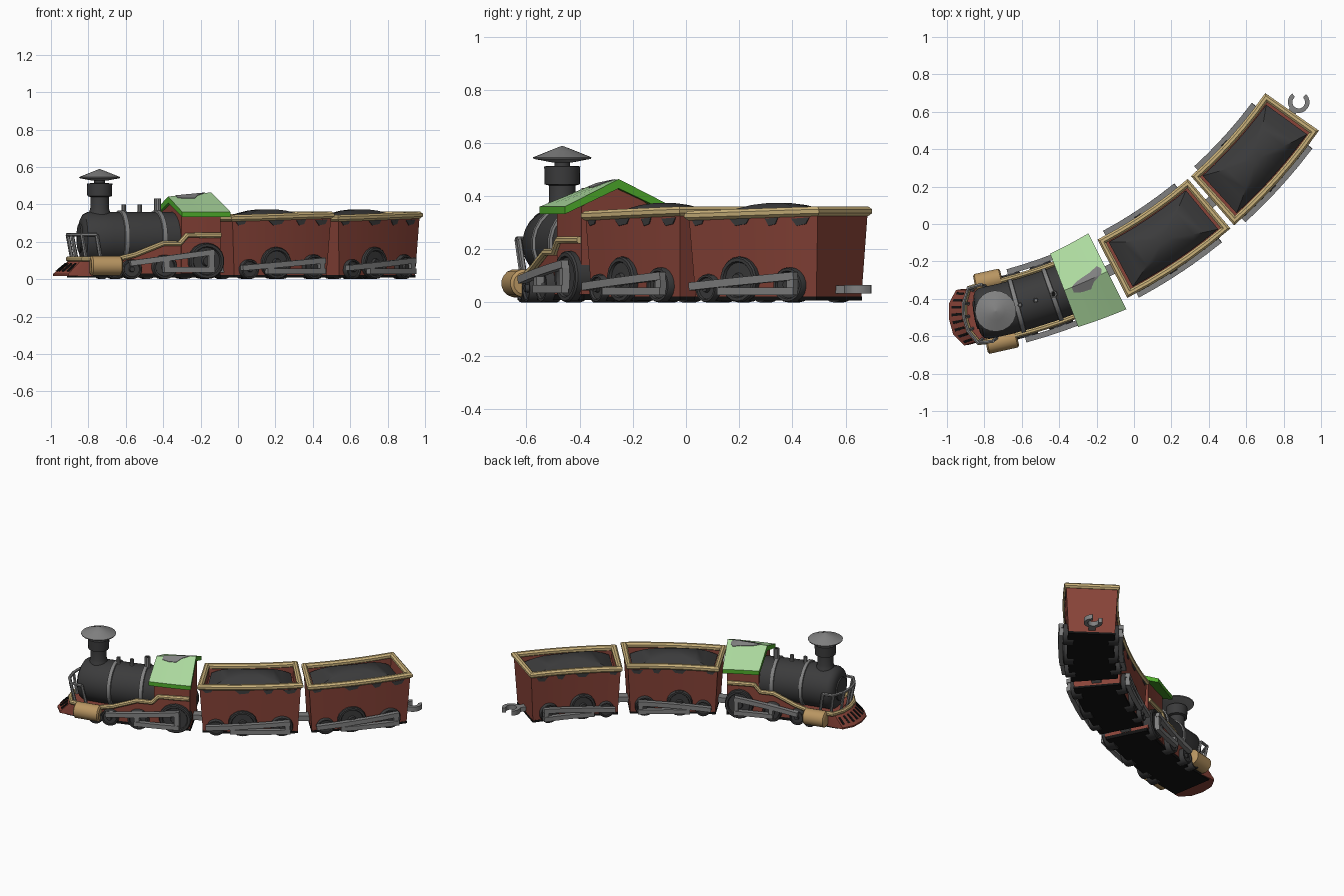
import bpy, bmesh, math
from mathutils import Vector

if "Cube" in bpy.data.objects:
    bpy.data.objects.remove(bpy.data.objects["Cube"])

# The train is laid out straight (s = along, t = to the left, z = up), then bent on an arc.
R, CX, CY, H0 = 2.64, -1.32, 2.11, math.radians(7.2)

def bend(p):
    h = H0 + p[0] / R
    return (CX + (R - p[1]) * math.sin(h), CY - (R - p[1]) * math.cos(h), max(p[2], 0))

def material(name, *c):
    m = bpy.data.materials.new(name)
    m.diffuse_color = (*c, 1)
    m.use_nodes = True
    m.node_tree.nodes["Principled BSDF"].inputs["Base Color"].default_value = m.diffuse_color
    return m

RED = material("brick red", .25, .057, .040)
DARK = material("charcoal", .044, .044, .045)
BLACK = material("black", .006, .006, .006)
GREY = material("steel grey", .22, .22, .22)
ROOF = material("pale green", .42, .71, .35)
GREEN = material("vivid green", .08, .42, .025)
TAN = material("straw yellow", .60, .45, .20)
BRASS = material("brass brown", .48, .30, .12)

def loft(name, rings, mat, loop=False, top=None):
    """Skin closed rings of points; optional second material for upward faces."""
    bm = bmesh.new()
    vs = [[bm.verts.new(bend(p)) for p in r] for r in rings]
    n, m = len(rings[0]), len(rings)
    for i in range(m if loop else m - 1):
        a, b = vs[i], vs[(i + 1) % m]
        for j in range(n):
            bm.faces.new((a[j], a[(j + 1) % n], b[(j + 1) % n], b[j]))
    if not loop:
        bm.faces.new(vs[0][::-1])
        bm.faces.new(vs[-1])
    bmesh.ops.recalc_face_normals(bm, faces=bm.faces)
    me = bpy.data.meshes.new(name)
    me.materials.append(mat)
    if top:
        me.materials.append(top)
        for f in bm.faces:
            f.material_index = int(f.normal.z > .5)
    bm.to_mesh(me)
    bm.free()
    ob = bpy.data.objects.new(name, me)
    bpy.context.collection.objects.link(ob)
    return ob

def lathe(name, axis, c, profile, mat, n=20):
    """Turn (height, radius) pairs about the s, t or z axis through c."""
    rings = []
    for h, r in profile:
        ring = []
        for k in range(n):
            a = 2 * math.pi * (k + .5) / n
            u, v = r * math.cos(a), r * math.sin(a)
            o = {'s': (h, u, v), 't': (u, h, v), 'z': (u, v, h)}[axis]
            ring.append(tuple(c[i] + o[i] for i in range(3)))
        rings.append(ring)
    return loft(name, rings, mat)

def dense(path, loop=False, step=.12):
    out, n = [], len(path)
    for i in range(n if loop else n - 1):
        a, b = Vector(path[i]), Vector(path[(i + 1) % n])
        k = max(1, math.ceil((b - a).length / step))
        out += [a.lerp(b, j / k) for j in range(k)]
    return out if loop else out + [Vector(path[-1])]

def tube(name, path, r, mat, sides=8, loop=False):
    pts, rings = dense(path, loop), []
    n = len(pts)
    for i, p in enumerate(pts):
        d1 = (p - pts[i - 1]).normalized() if loop or i else Vector()
        d2 = (pts[(i + 1) % n] - p).normalized() if loop or i < n - 1 else Vector()
        d = (d1 + d2).normalized()
        side = d.cross(Vector((0, 0, 1)))
        side = side.normalized() if side.length > .1 else Vector((0, 1, 0))
        up = side.cross(d)
        k = 1 / max(.5, d.dot(d2)) if loop else 1
        rings.append([p + side * (k * r * math.cos(a)) + up * (r * math.sin(a))
                      for a in (2 * math.pi * (j + .5) / sides for j in range(sides))])
    return loft(name, rings, mat, loop)

def block(name, stations, mat):
    """Box with stations (s, half width, bottom, top)."""
    return loft(name, [[(s, -w, a), (s, w, a), (s, w, b), (s, -w, b)] for s, w, a, b in stations], mat)

def box(name, s0, s1, w, z0, z1, mat):
    return block(name, [(s0 + (s1 - s0) * i / 5, w, z0, z1) for i in range(6)], mat)

def wheels(name, s0, spec, rods):
    """Wheels (s, radius) and rods (path in s, z) on both sides."""
    for sg, tag in ((-1, "right"), (1, "left")):
        for i, (s, r) in enumerate(spec):
            lathe(f"{name}_wheel_{tag}_{i}", 't', (s0 + s, 0, r),
                  [(sg * .11, r), (sg * .168, r), (sg * .175, r * .94), (sg * .175, r * .8),
                   (sg * .166, r * .75), (sg * .166, r * .3), (sg * .18, r * .25)], DARK, 18)
        for i, path in enumerate(rods):
            tube(f"{name}_rod_{tag}_{i}", [(s0 + s, sg * (.188 if i < 2 else .183), z) for s, z in path], .021, GREY, 4)

# ---- Locomotive chassis, running board trim and boiler
trim = [(.325, .11), (.404, .13), (.552, .19), (.643, .19), (.683, .235), (.869, .235)]
block("loco_chassis", [(.13, .135, .03, .10)] + [(s, .142, .03, z - .01) for s, z in trim], RED)
box("loco_underframe", .10, .875, .14, .01, .032, BLACK)
for sg in (-1, 1):
    tube("running_board_trim", [(s, sg * .152, z) for s, z in trim], .015, TAN)
    lathe("steam_cylinder", 's', (.25, sg * .165, .072),
          [(-.08, .042), (-.072, .053), (.072, .053), (.08, .042)], BRASS, 16)
lathe("boiler", 's', (0, 0, .22), [(.148, .085), (.152, .105), (.165, .128), (.19, .14), (.3, .14),
      (.42, .14), (.54, .14), (.67, .14)], DARK, 24)
lathe("boiler_door", 's', (0, 0, .22), [(.135, .03), (.14, .075), (.16, .08)], DARK)
for s in (.37, .57):
    lathe("boiler_band", 's', (s, 0, .22), [(-.013, .14), (-.011, .149), (.011, .149), (.013, .14)], GREY, 24)

# ---- Chimney with conical cap, and small pipes
lathe("chimney", 'z', (.253, 0, 0), [(.33, .065), (.362, .055), (.38, .05), (.44, .05), (.444, .066),
      (.512, .068), (.514, .03), (.54, .03)], DARK)
lathe("chimney_cap", 'z', (.253, 0, 0), [(.527, .04), (.54, .108), (.546, .11), (.57, .05), (.588, .004)], GREY)
for s, r, z in ((.387, .012, .40), (.475, .012, .40), (.576, .018, .43)):
    lathe("steam_pipe", 'z', (s, 0, 0), [(.34, r * 1.3), (.37, r), (z, r), (z, r * .65), (z - .02, r * .6)], GREY, 10)
lathe("whistle_bore", 'z', (.576, 0, 0), [(.40, .011), (.427, .011)], BLACK, 10)

# ---- Cowcatcher with slots, front trim and guard rail
low = [(.09, -.15), (.06, -.15), (.012, -.085), (0, 0), (.012, .085), (.06, .15), (.09, .15)]
high = [(.15, -.14), (.125, -.138), (.095, -.07), (.088, 0), (.095, .07), (.125, .138), (.15, .14)]
ring = lambda pts, z: [(.19, -.14, z)] + [(s, t, z) for s, t in pts] + [(.19, .14, z)]
loft("cowcatcher", [ring(low, .018), ring(low, .028), ring(high, .098)], RED)
def slope(u, f, out):
    i = min(int(u), 5)
    a = Vector((*low[i], .028)).lerp(Vector((*low[i + 1], .028)), u - i)
    b = Vector((*high[i], .098)).lerp(Vector((*high[i + 1], .098)), u - i)
    return a.lerp(b, f) + Vector((-out, 0, out))
for k in range(8):
    u = 1.25 + k * .5
    quad = [(u - .09, .2), (u + .09, .2), (u + .09, .78), (u - .09, .78)]
    loft("cowcatcher_slot", [[slope(a, f, o) for a, f in quad] for o in (-.002, .003)], BLACK)
front = [(.21, -.155), (.135, -.148), (.095, -.075), (.085, 0), (.095, .075), (.135, .148), (.21, .155)]
tube("front_trim", [(s, t, .108) for s, t in front], .015, TAN)
tube("guard_rail", [(s - .005, t, .238) for s, t in front], .010, GREY, 6)
for s, t in front:
    tube("guard_post", [(s + .02, t * .9, .10), (s - .005, t, .238)], .010, GREY, 6)

# ---- Cab with gabled roof
S0, S1 = .636, .889
st = [S0 + (S1 - S0) * i / 4 for i in range(5)]
ridge = lambda s: .442 + .022 * (s - S0) / (S1 - S0)
half = lambda s: .21 + .017 * (s - S0) / (S1 - S0)
roof_z = lambda s, t: ridge(s) - (ridge(s) - .36) * abs(t) / half(s)
loft("cab", [[(s, -.148, .03), (s, .148, .03), (s, .148, .36), (s, 0, ridge(s) - .02), (s, -.148, .36)]
             for s in (.655, .73, .80, .872)], RED)
loft("cab_roof", [[(s, -half(s), .36), (s, 0, ridge(s)), (s, half(s), .36),
                   (s, half(s), .332), (s, 0, ridge(s) - .035), (s, -half(s), .332)] for s in st], GREEN, top=ROOF)
patch = [(.68, -.03, .002), (.72, -.045, .02), (.77, -.05, .03), (.80, -.02, .035), (.85, .0, .05), (.865, .02, .03)]
loft("roof_patch", [[(s, t, roof_z(s, t) + o) for t, o in
                     ((a, .003), (min(b, max(a, 0)), .003), (b, .003), (b, -.004), (min(b, max(a, 0)) - .001, -.004), (a, -.004))]
                    for s, a, b in patch], GREY)
wheels("loco", 0, [(.296, .045), (.385, .053), (.56, .065), (.786, .097)],
       [[(.37, .085), (.815, .145)], [(.545, .05), (.815, .05)], [(.80, .05), (.80, .14)], [(.56, .05), (.56, .11)]])

# ---- Wagons
def rect(s0, s1, w, z0, z1):
    n = 6
    side = [(s0 + (s1 - s0) * i / n, -w, z0 + (z1 - z0) * i / n) for i in range(n + 1)]
    return side + [(s, -t, z) for s, t, z in reversed(side)]

def wagon(name, a, b):
    loft(name + "_body", [rect(a + .03, b - .03, .146, .02, .02), rect(a + .012, b - .012, .163, .325, .342),
                          rect(a + .03, b - .03, .145, .325, .342), rect(a + .035, b - .035, .142, .26, .26)], RED)
    box(name + "_floor", a + .028, b - .028, .148, .008, .022, BLACK)
    tube(name + "_rim", [(a + .018, -.157, .326), (b - .018, -.157, .343), (b - .018, .157, .343),
                         (a + .018, .157, .326)], .0195, TAN, loop=True)
    # heaped load
    m = (a + b) / 2
    rings = []
    for f in (1, .9, .75, .55, .35, .15):
        L, z = (b - a) / 2 - .05, .29 + .085 * (1 - f ** 2.2)
        rings.append(rect(m - L * f, m + L * f, .135 * f, z, z))
    loft(name + "_load", rings, DARK)
    # worn patches below the rim
    for sg in (-1, 1):
        for s, w in ((.06, .035), (.27, .05), (.42, .03), (.55, .04)):
            quad = [(s - w, .315), (s + w, .32), (s + w * .6, .295), (s - w * .4, .288)]
            loft(name + "_worn_patch", [[(a + x, sg * t, z) for x, z in quad] for t in (.156, .1645)], DARK)
    wheels(name, a, [(.11, .053), (.268, .086), (.50, .066)],
           [[(.053, .06), (.547, .10)], [(.196, .042), (.547, .042)], [(.53, .042), (.53, .10)], [(.22, .042), (.22, .075)]])

wagon("front_wagon", .919, 1.544)
wagon("rear_wagon", 1.568, 2.207)

# ---- Couplings and rear hook
for s in (.90, 1.556):
    box("coupling", s - .05, s + .06, .03, .035, .07, GREY)
box("hook_stem", 2.15, 2.225, .022, .033, .063, GREY)
arc = [math.radians(70 + 280 * i / 14) for i in range(15)]
loft("rear_hook", [[(2.27 + r * math.cos(q), r * math.sin(q), z) for r, z in
                    ((.034, .033), (.058, .033), (.058, .065), (.034, .065))] for q in arc], GREY)

# ---- Smooth shading with sharp edges kept
for ob in bpy.context.scene.objects:
    ob.select_set(True)
    bpy.context.view_layer.objects.active = ob
bpy.ops.object.shade_smooth_by_angle(angle=math.radians(35))
